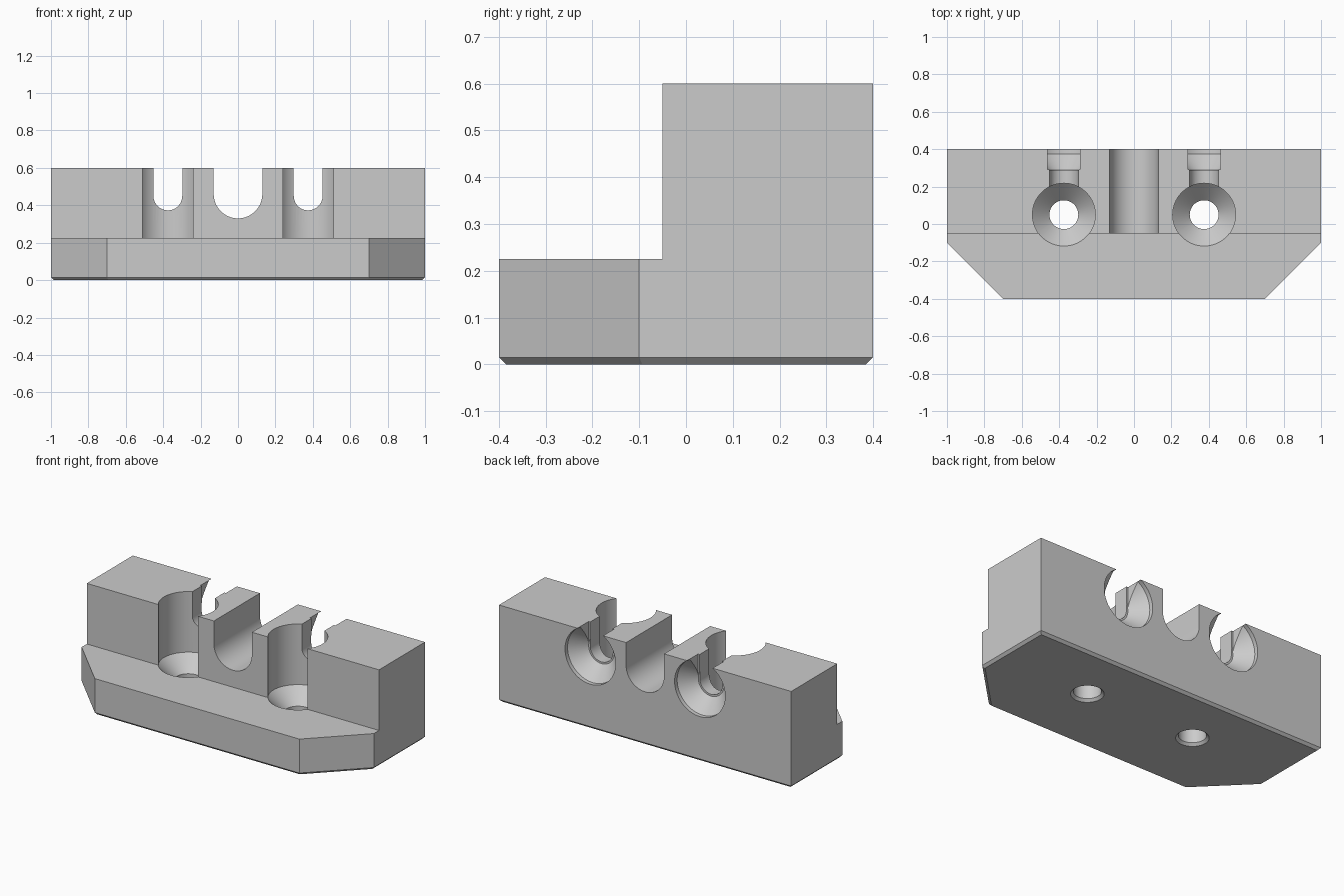
import bpy
import bmesh
from math import pi, cos, sin, radians
from mathutils import Matrix, Vector

old = bpy.data.objects.get("Cube")
if old:
    bpy.data.objects.remove(old, do_unlink=True)

grey = bpy.data.materials.new("plain_grey")
grey.use_nodes = True
COLOUR = (0.6, 0.6, 0.6, 1)
grey.diffuse_color = COLOUR
grey.node_tree.nodes["Principled BSDF"].inputs["Base Color"].default_value = COLOUR

SEGMENTS = 64


def finish(name, bm):
    bmesh.ops.recalc_face_normals(bm, faces=bm.faces)
    mesh = bpy.data.meshes.new(name)
    bm.to_mesh(mesh)
    bm.free()
    mesh.materials.append(grey)
    obj = bpy.data.objects.new(name, mesh)
    bpy.context.collection.objects.link(obj)
    return obj


def prism(bm, points, depth):
    """Extrude a closed outline along a vector."""
    face = bm.faces.new([bm.verts.new(p) for p in points])
    new = bmesh.ops.extrude_face_region(bm, geom=[face])["geom"]
    verts = [v for v in new if isinstance(v, bmesh.types.BMVert)]
    bmesh.ops.translate(bm, verts=verts, vec=depth)


def lathe(name, profile, matrix):
    """Solid of revolution from (radius, height) pairs."""
    bm = bmesh.new()
    rings = []
    for r, h in profile:
        angles = [2 * pi * i / SEGMENTS for i in range(SEGMENTS)]
        rings.append([bm.verts.new((r * cos(a), r * sin(a), h)) for a in angles])
    for low, high in zip(rings, rings[1:]):
        for i in range(SEGMENTS):
            j = (i + 1) % SEGMENTS
            bm.faces.new((low[i], low[j], high[j], high[i]))
    bm.faces.new(rings[0][::-1])
    bm.faces.new(rings[-1])
    bm.transform(matrix)
    return finish(name, bm)


def slot(name, x, z, r, y0, y1):
    """Open-topped slot with a round bottom, running along y."""
    half = SEGMENTS // 2
    arc = [pi + pi * i / half for i in range(half + 1)]
    points = [(x + r * cos(a), y0, z + r * sin(a)) for a in arc]
    points += [(x + r, y0, 0.8), (x - r, y0, 0.8)]
    bm = bmesh.new()
    prism(bm, points, Vector((0, y1 - y0, 0)))
    return finish(name, bm)


def cut(target, cutter):
    mod = target.modifiers.new("cut", 'BOOLEAN')
    mod.operation = 'DIFFERENCE'
    mod.solver = 'EXACT'
    mod.object = cutter
    bpy.context.view_layer.objects.active = target
    bpy.ops.object.modifier_apply(modifier=mod.name)
    bpy.data.objects.remove(cutter, do_unlink=True)


# Body: plan outline with clipped front corners and a chamfered bottom edge
outline = [(-1, 0.4), (-1, -0.1), (-0.7, -0.4), (0.7, -0.4), (1, -0.1), (1, 0.4)]
bm = bmesh.new()
prism(bm, [(x, y, 0) for x, y in outline], Vector((0, 0, 0.6)))
bottom = [e for e in bm.edges if all(v.co.z < 0.001 for v in e.verts)]
bmesh.ops.bevel(bm, geom=bottom, offset=0.015, segments=1, affect='EDGES')
body = finish("clamp_block", bm)

# Front ledge
bm = bmesh.new()
step = [(-2, -1), (2, -1), (2, -0.05), (-2, -0.05)]
prism(bm, [(x, y, 0.225) for x, y in step], Vector((0, 0, 1)))
cut(body, finish("ledge_cutter", bm))

# Central round-bottomed channel
cut(body, slot("channel_cutter", 0, 0.46, 0.13, -1, 1))

# Screw bores, side slots and rear countersinks
bore = [(0.102, -0.01), (0.077, 0.015), (0.077, 0.134), (0.168, 0.225), (0.168, 0.8)]
sink = [(0.088, 0.29), (0.173, 0.375), (0.173, 0.5)]
for x in (-0.375, 0.375):
    cut(body, lathe("bore_cutter", bore, Matrix.Translation((x, 0.05, 0))))
    cut(body, slot("slot_cutter", x, 0.45, 0.077, 0.05, 0.6))
    facing_back = Matrix.Translation((x, 0, 0.45)) @ Matrix.Rotation(radians(-90), 4, 'X')
    cut(body, lathe("countersink_cutter", sink, facing_back))
    cut(body, slot("head_slot_cutter", x, 0.45, 0.0875, 0.292, 0.6))

# Smooth curved walls, crisp edges
bpy.ops.object.select_all(action='DESELECT')
body.select_set(True)
bpy.context.view_layer.objects.active = body
bpy.ops.object.shade_smooth_by_angle(angle=radians(25))
